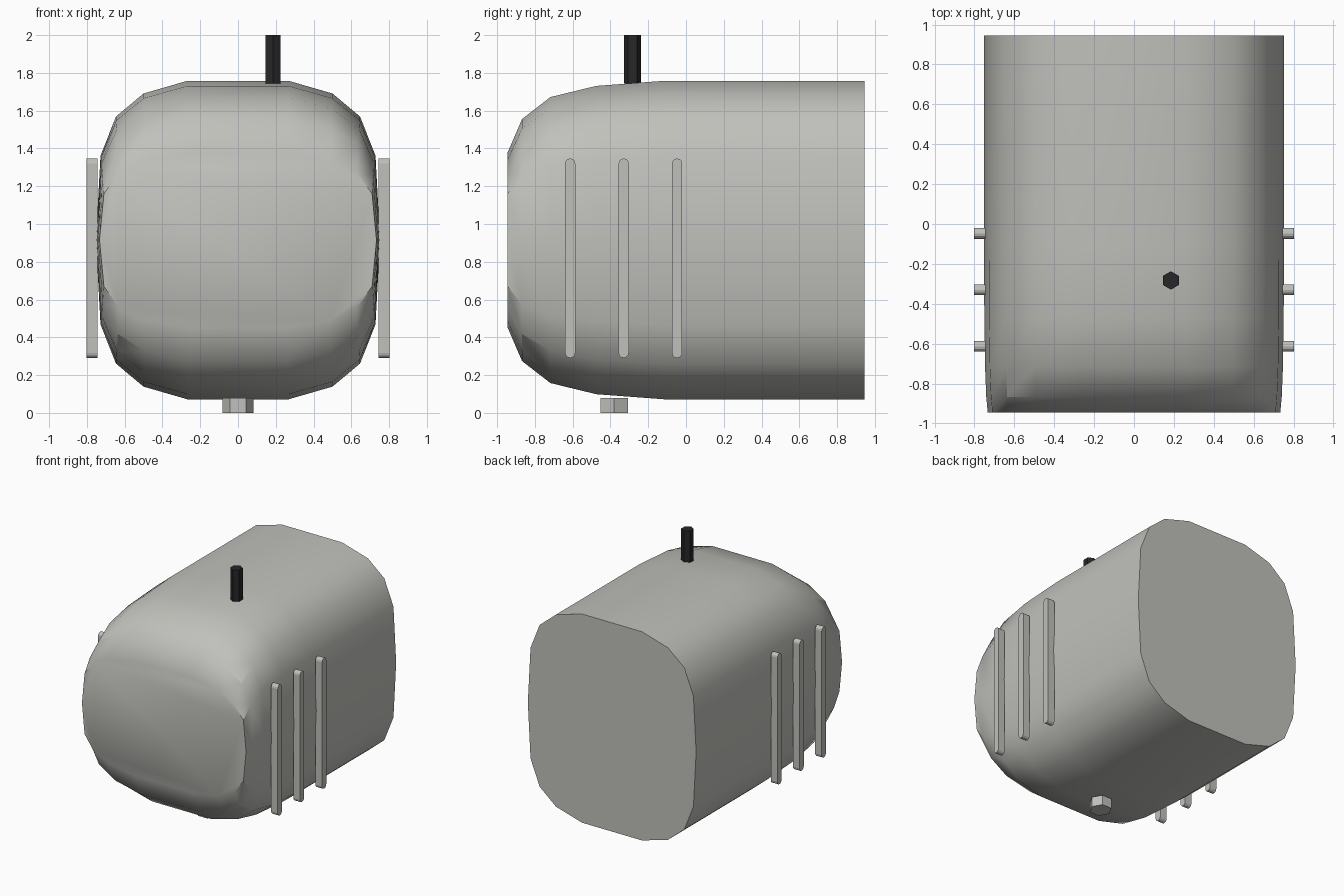
import bpy, bmesh, math

if "Cube" in bpy.data.objects:
    bpy.data.objects.remove(bpy.data.objects["Cube"])


def material(name, color):
    m = bpy.data.materials.new(name)
    m.diffuse_color = (*color, 1)
    m.use_nodes = True
    m.node_tree.nodes["Principled BSDF"].inputs["Base Color"].default_value = m.diffuse_color
    return m


GREY = material("warm grey", (0.53, 0.53, 0.50))
BLACK = material("black", (0.02, 0.02, 0.022))


def loft(name, rings, mat, smooth=None):
    """Skin a list of closed rings and cap both ends."""
    bm = bmesh.new()
    loops = [[bm.verts.new(p) for p in ring] for ring in rings]
    n = len(loops[0])
    for a, b in zip(loops, loops[1:]):
        for i in range(n):
            j = (i + 1) % n
            bm.faces.new((a[i], a[j], b[j], b[i]))
    bm.faces.new(loops[0])
    bm.faces.new(loops[-1])
    bmesh.ops.recalc_face_normals(bm, faces=bm.faces[:])
    me = bpy.data.meshes.new(name)
    bm.to_mesh(me)
    bm.free()
    me.materials.append(mat)
    ob = bpy.data.objects.new(name, me)
    bpy.context.collection.objects.link(ob)
    if smooth:
        bpy.ops.object.select_all(action='DESELECT')
        ob.select_set(True)
        bpy.context.view_layer.objects.active = ob
        bpy.ops.object.shade_smooth_by_angle(angle=math.radians(smooth))
    return ob


def hex_prism(name, x, y, z0, z1, r, turn, mat):
    ring = [(x + r * math.cos(turn + k * math.pi / 3),
             y + r * math.sin(turn + k * math.pi / 3)) for k in range(6)]
    return loft(name, [[(*p, z) for p in ring] for z in (z0, z1)], mat)


# Housing: rounded-square section, lofted along y, front closing in vertically
quarter = [(0.268, 0.843), (0.50, 0.776), (0.646, 0.654), (0.728, 0.447)]
right = quarter + [(0.752, 0)] + [(x, -z) for x, z in reversed(quarter)]
section = right + [(-x, z) for x, z in reversed(right)]
stations = [(-0.945, 0.975, 0.548), (-0.868, 0.985, 0.76), (-0.718, 0.993, 0.898),
            (-0.475, 0.998, 0.968), (-0.116, 1, 1), (0.945, 1, 1)]
loft("housing", [[(x * sx, y, 0.915 + z * sz) for x, z in section]
                 for y, sx, sz in stations], GREY, smooth=30)

# Side ribs: three upright round-ended bars on each side
R, Z0, Z1, SEG = 0.027, 0.291, 1.347, 6
for side, label in ((1, "right"), (-1, "left")):
    for k, y in enumerate((-0.613, -0.33, -0.047)):
        outline = []
        for i in range(2 * SEG + 2):
            top = i <= SEG
            a = math.pi * (i if top else i - 1) / SEG
            zc = Z1 - R if top else Z0 + R
            outline.append((y + R * math.cos(a), zc + R * math.sin(a)))
        loft(f"{label}_rib_{k + 1}", [[(side * x, *p) for p in outline]
                                      for x in (0.744, 0.803)], GREY)

# Antenna peg on top and small foot underneath
hex_prism("antenna", 0.185, -0.283, 1.745, 2.0, 0.046, math.pi / 6, BLACK)
hex_prism("foot", 0, -0.38, 0, 0.08, 0.083, 0, GREY)
